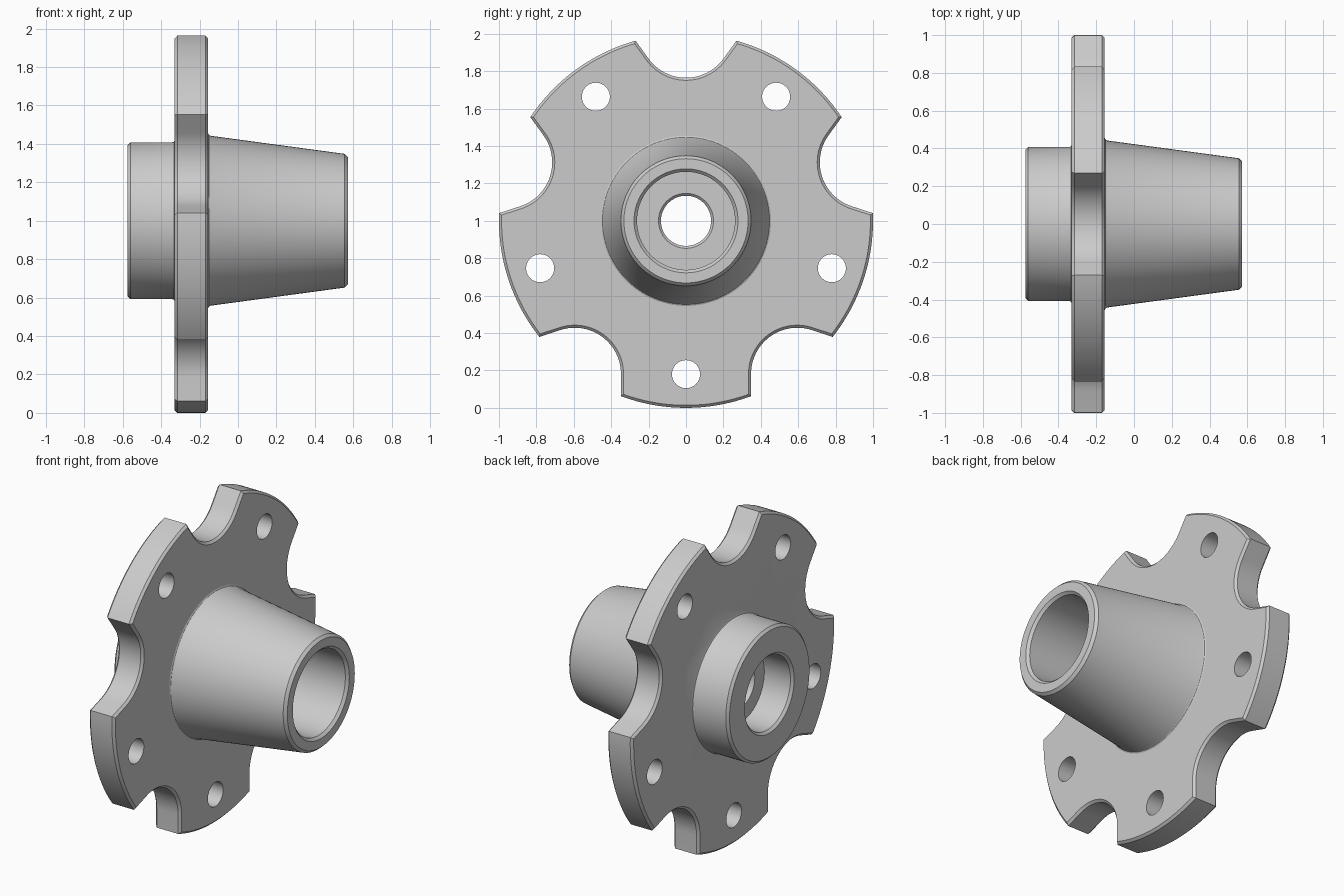
import bpy, bmesh
from math import sin, cos, pi, radians, sqrt, asin
from mathutils import Vector

if "Cube" in bpy.data.objects:
    bpy.data.objects.remove(bpy.data.objects["Cube"])

CZ = 1.0            # height of the hub axis
X0, X1 = -0.33, -0.155   # flange faces


def finish(bm, name):
    bmesh.ops.recalc_face_normals(bm, faces=bm.faces)
    me = bpy.data.meshes.new(name)
    bm.to_mesh(me)
    bm.free()
    ob = bpy.data.objects.new(name, me)
    bpy.context.collection.objects.link(ob)
    return ob


def lathe(name, profile, n=96, y=0.0, z=CZ):
    """Solid of revolution about an x-parallel axis, profile = (x, radius)."""
    bm = bmesh.new()
    rings = [[bm.verts.new((x, y + r * cos(2 * pi * i / n), z + r * sin(2 * pi * i / n)))
              for i in range(n)] for x, r in profile]
    for a, b in zip(rings, rings[1:]):
        for i in range(n):
            j = (i + 1) % n
            bm.faces.new((a[i], a[j], b[j], b[i]))
    bm.faces.new(rings[0])
    bm.faces.new(rings[-1])
    return finish(bm, name)


def boolean(target, tool, op):
    m = target.modifiers.new(op, 'BOOLEAN')
    m.operation, m.solver, m.object = op, 'EXACT', tool
    bpy.context.view_layer.objects.active = target
    bpy.ops.object.modifier_apply(modifier=m.name)
    bpy.data.objects.remove(tool)


# Five-toothed flange outline: rim arcs, parallel tooth sides, round notches
HALF, NOTCH_C, NOTCH_R = 0.348, 1.012, 0.247
tip = asin(HALF)
outline = []
for k in range(5):
    tooth = radians(-90 + 72 * k)
    for i in range(25):
        a = tooth - tip + 2 * tip * i / 24
        outline.append((cos(a), sin(a)))
    notch = tooth + radians(36)
    cy, cz = NOTCH_C * cos(notch), NOTCH_C * sin(notch)
    for i in range(25):
        a = notch - radians(126) - radians(108) * i / 24
        outline.append((cy + NOTCH_R * cos(a), cz + NOTCH_R * sin(a)))

bm = bmesh.new()
base = bm.faces.new([bm.verts.new((X0, y, CZ + z)) for y, z in outline])
ext = bmesh.ops.extrude_face_region(bm, geom=[base], use_keep_orig=True)
bmesh.ops.translate(bm, vec=Vector((X1 - X0, 0, 0)),
                    verts=[v for v in ext['geom'] if isinstance(v, bmesh.types.BMVert)])
bmesh.ops.recalc_face_normals(bm, faces=bm.faces)
rims = [e for e in bm.edges if abs(e.verts[0].co.x - e.verts[1].co.x) < 1e-5]
bmesh.ops.bevel(bm, geom=rims, offset=0.014, segments=1, affect='EDGES')
part = finish(bm, "hub_flange")

# Cylindrical spigot and tapered nose, with small fillets at the flange
body = lathe("hub_body", [(-0.575, 0.393), (-0.56, 0.408), (X0 - 0.012, 0.408),
                          (X0 - 0.004, 0.411), (X0, 0.42), (X0 + 0.03, 0.42),
                          (X1 - 0.03, 0.455), (X1, 0.455), (X1 + 0.004, 0.447),
                          (X1 + 0.013, 0.442), (0.555, 0.348), (0.572, 0.332)])
boolean(part, body, 'UNION')

# Stepped bore: rear counterbore, narrow web hole, long front bore
bore = lathe("bore_cutter", [(-0.7, 0.243), (-0.575, 0.243), (-0.56, 0.228), (-0.38, 0.228),
                             (-0.38, 0.134), (-0.113, 0.134), (-0.1, 0.147), (-0.1, 0.262),
                             (0.556, 0.262), (0.572, 0.278), (0.7, 0.278)])
boolean(part, bore, 'DIFFERENCE')

# Bolt holes, one per tooth
for k in range(5):
    a = radians(-90 + 72 * k)
    hole = lathe("bolt_cutter", [(-0.4, 0.075), (-0.1, 0.075)], 40,
                 0.82 * cos(a), CZ + 0.82 * sin(a))
    boolean(part, hole, 'DIFFERENCE')

bpy.ops.object.select_all(action='DESELECT')
part.select_set(True)
bpy.context.view_layer.objects.active = part
bpy.ops.object.shade_smooth_by_angle(angle=radians(25))
